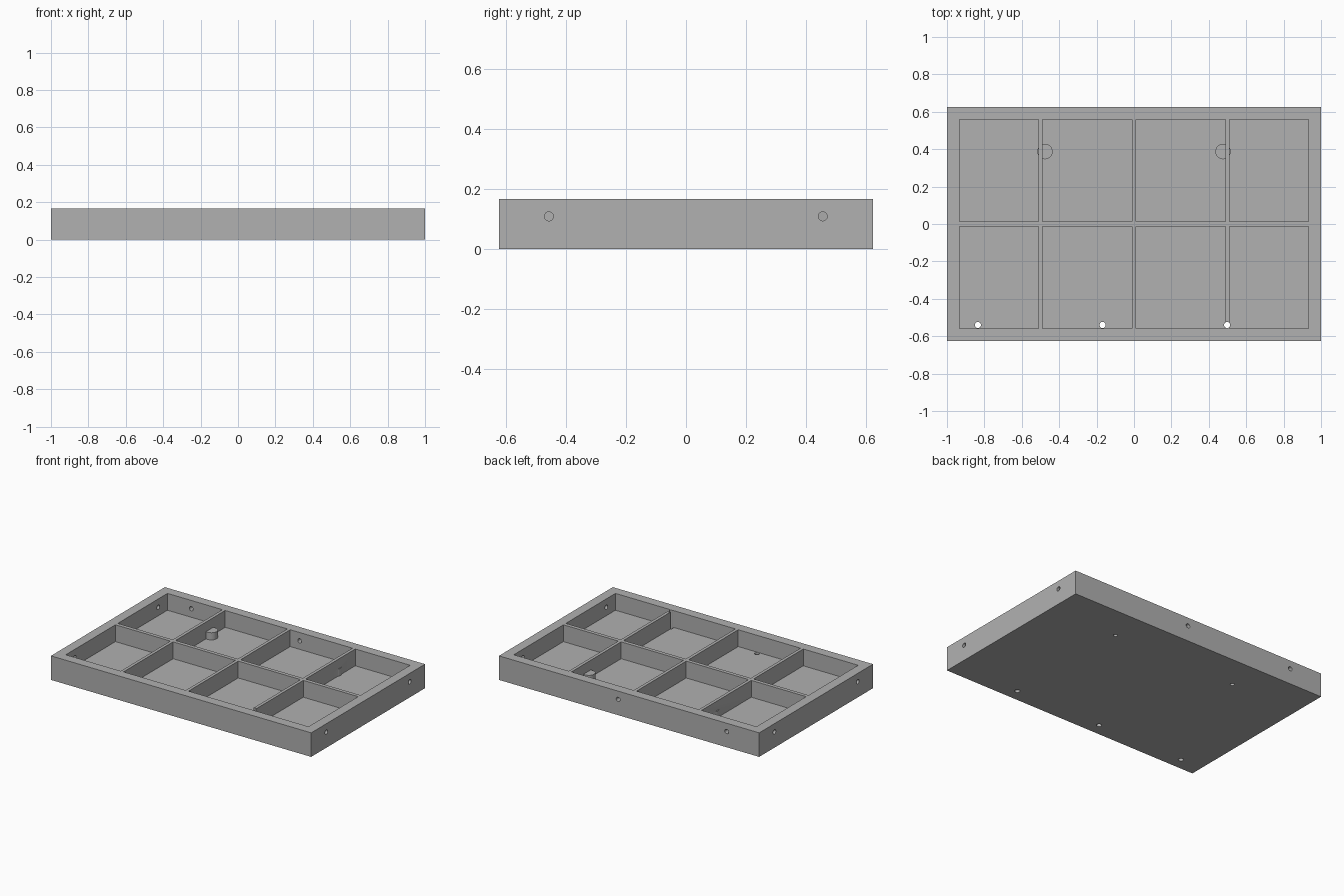
import bpy, bmesh
from math import pi
from mathutils import Matrix, Vector

cube = bpy.data.objects.get("Cube")
if cube:
    bpy.data.objects.remove(cube, do_unlink=True)

HX, HY, H = 1.0, 0.625, 0.167      # outer half sizes and height
WALL, FLOOR = 0.067, 0.05
DIV_X, DIV_Y = 0.0215, 0.026       # divider thicknesses

grey = bpy.data.materials.new("plain grey")
grey.use_nodes = True
grey.diffuse_color = (0.44, 0.44, 0.44, 1)
grey.node_tree.nodes["Principled BSDF"].inputs["Base Color"].default_value = grey.diffuse_color


def add_box(bm, lo, hi):
    lo, hi = Vector(lo), Vector(hi)
    size = hi - lo
    bmesh.ops.create_cube(bm, size=1, matrix=Matrix.Translation((lo + hi) / 2)
                          @ Matrix.Diagonal((*size, 1)))


def add_rod(bm, centre, radius, length, axis="Z"):
    turn = {"X": Matrix.Rotation(pi / 2, 4, "Y"),
            "Y": Matrix.Rotation(pi / 2, 4, "X"),
            "Z": Matrix.Identity(4)}[axis]
    bmesh.ops.create_cone(bm, cap_ends=True, segments=32, radius1=radius, radius2=radius,
                          depth=length, matrix=Matrix.Translation(centre) @ turn)


def make(name, bm):
    mesh = bpy.data.meshes.new(name)
    bm.to_mesh(mesh)
    bm.free()
    mesh.materials.append(grey)
    obj = bpy.data.objects.new(name, mesh)
    bpy.context.collection.objects.link(obj)
    return obj


def combine(target, tool, operation):
    tool.hide_render = True
    mod = target.modifiers.new(tool.name, "BOOLEAN")
    mod.operation, mod.solver, mod.object = operation, "EXACT", tool
    bpy.ops.object.select_all(action="DESELECT")
    bpy.context.view_layer.objects.active = target
    target.select_set(True)
    bpy.ops.object.modifier_apply(modifier=mod.name)
    bpy.data.objects.remove(tool, do_unlink=True)


# Solid block
bm = bmesh.new()
add_box(bm, (-HX, -HY, 0), (HX, HY, H))
tray = make("compartment_tray", bm)

# Eight pockets, leaving the rim and dividers
bm = bmesh.new()
edges = [-HX + WALL, -0.5, 0, 0.5, HX - WALL]
for i in range(4):
    x0 = edges[i] + (DIV_X / 2 if i > 0 else 0)
    x1 = edges[i + 1] - (DIV_X / 2 if i < 3 else 0)
    for y0, y1 in ((-HY + WALL, -DIV_Y / 2), (DIV_Y / 2, HY - WALL)):
        add_box(bm, (x0, y0, FLOOR), (x1, y1, H + 0.1))
combine(tray, make("pockets", bm), "DIFFERENCE")

# Two short bosses straddling the outer dividers
bm = bmesh.new()
for side in (-1, 1):
    add_rod(bm, (side * 0.476, 0.387, 0.06), 0.041, 0.08)
combine(tray, make("bosses", bm), "UNION")

# Holes: through the floor, up into the bosses, and through the walls
bm = bmesh.new()
for x in (-0.835, -0.168, 0.498):
    add_rod(bm, (x, -0.54, 0.1), 0.0165, 0.4)
for side in (-1, 1):
    add_rod(bm, (side * 0.476, 0.387, 0.03), 0.0135, 0.1)
    for y in (-0.458, 0.457):
        add_rod(bm, (side * (HX - WALL / 2), y, 0.109), 0.015, 0.1, "X")
for x in (-0.75, 0.084):
    add_rod(bm, (x, HY - WALL / 2, 0.109), 0.015, 0.1, "Y")
combine(tray, make("holes", bm), "DIFFERENCE")

bpy.ops.object.shade_smooth_by_angle(angle=pi / 6)
